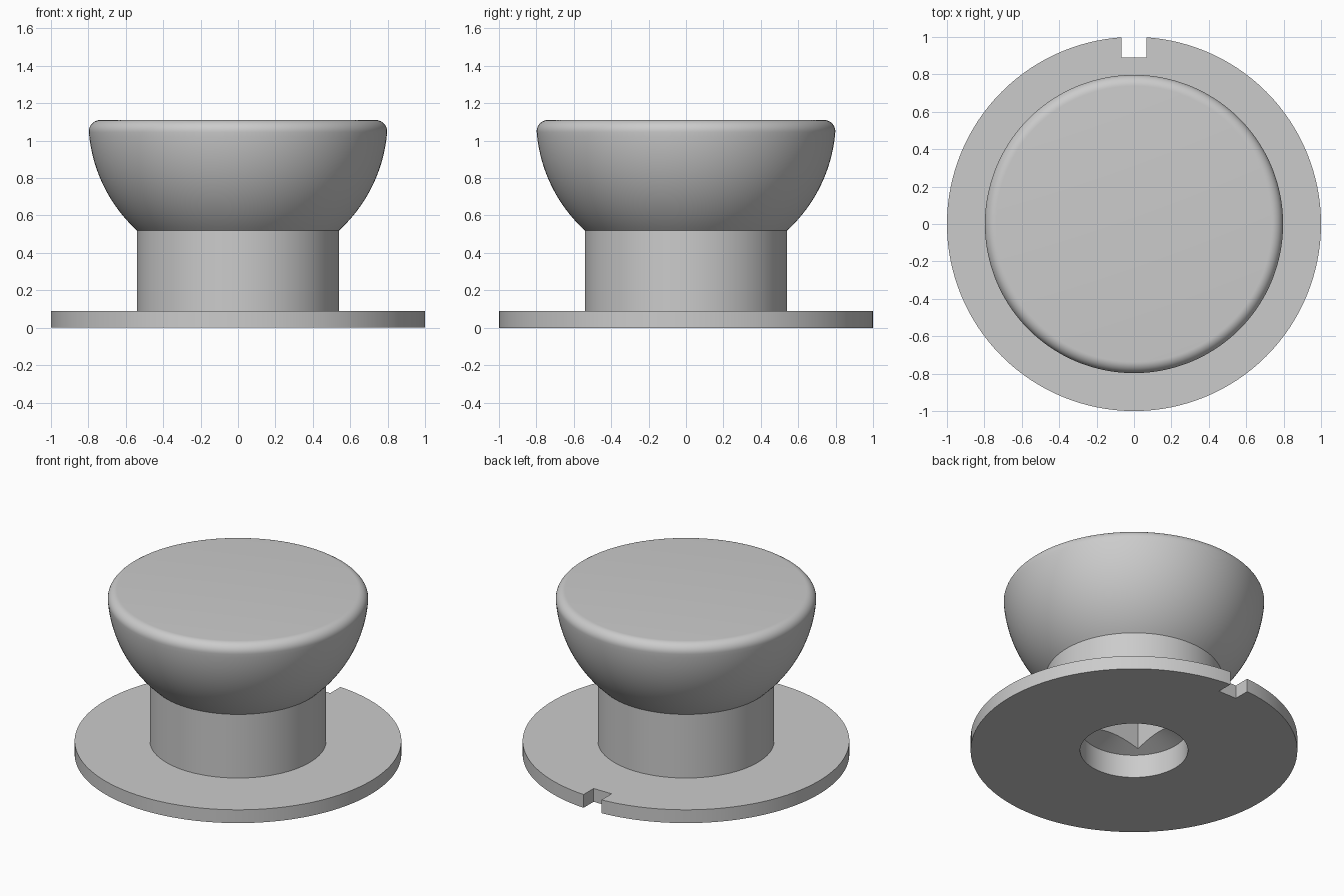
import bpy, bmesh, math

default = bpy.data.objects.get("Cube")
if default:
    bpy.data.objects.remove(default, do_unlink=True)

SEGMENTS = 128

# Single plain grey material
grey = bpy.data.materials.new("plain_grey")
grey.use_nodes = True
colour = (0.6, 0.6, 0.6, 1)
grey.diffuse_color = colour
grey.node_tree.nodes["Principled BSDF"].inputs["Base Color"].default_value = colour


def arc(cx, cz, r, start, end, steps):
    """Points on a circular arc, angles in radians."""
    angles = [start + (end - start) * i / steps for i in range(steps + 1)]
    return [(cx + r * math.cos(a), cz + r * math.sin(a)) for a in angles]


def lathe(name, profile):
    """Revolve an (r, z) profile about z; both ends lie on the axis."""
    bm = bmesh.new()
    verts = [bm.verts.new((r, 0, z)) for r, z in profile]
    edges = [bm.edges.new(pair) for pair in zip(verts, verts[1:])]
    bmesh.ops.spin(bm, geom=verts + edges, cent=(0, 0, 0), axis=(0, 0, 1),
                   angle=math.tau, steps=SEGMENTS, use_duplicate=False)
    bmesh.ops.remove_doubles(bm, verts=bm.verts, dist=0.0001)
    bmesh.ops.recalc_face_normals(bm, faces=bm.faces)
    mesh = bpy.data.meshes.new(name)
    bm.to_mesh(mesh)
    bm.free()
    obj = bpy.data.objects.new(name, mesh)
    bpy.context.collection.objects.link(obj)
    mesh.materials.append(grey)
    return obj


def cut_box(target, name, centre, size):
    """Subtract a box from the target, then discard the box."""
    bpy.ops.mesh.primitive_cube_add(size=1, location=centre)
    box = bpy.context.object
    box.name = name
    box.scale = size
    box.hide_render = True
    mod = target.modifiers.new(name, 'BOOLEAN')
    mod.operation = 'DIFFERENCE'
    mod.solver = 'EXACT'
    mod.object = box
    bpy.context.view_layer.objects.active = target
    bpy.ops.object.modifier_apply(modifier=name)
    bpy.data.objects.remove(box, do_unlink=True)


# Bowl: part of a sphere that blends into a rounded top rim
top, sphere_r, rim_r = 1.11, 0.8, 0.06
rim_x = math.sqrt((sphere_r - rim_r) ** 2 - rim_r ** 2)
blend = -math.asin(rim_r / (sphere_r - rim_r))
stem_r, stem_top = 0.54, 0.52
bowl = arc(0, top, sphere_r, -math.acos(stem_r / sphere_r), blend, 24)
rim = arc(rim_x, top - rim_r, rim_r, blend, math.pi / 2, 10)

# Recess with conical roof, flange, stem, bowl and flat top
recess = [(0, 0.288), (0.33, 0.156), (0.33, 0)]
flange = [(1, 0), (1, 0.09), (stem_r, 0.09)]
knob = lathe("flanged_knob", recess + flange + bowl + rim[1:] + [(0, top)])

# Square shaft socket and flange notch
cut_box(knob, "shaft_socket", (0, 0, 0.36), (0.4, 0.4, 0.48))
cut_box(knob, "flange_notch", (0, 1.0, 0.045), (0.134, 0.22, 0.3))

# Smooth round surfaces, crisp edges
bpy.ops.object.select_all(action='DESELECT')
knob.select_set(True)
bpy.context.view_layer.objects.active = knob
bpy.ops.object.shade_smooth_by_angle(angle=math.radians(20))
